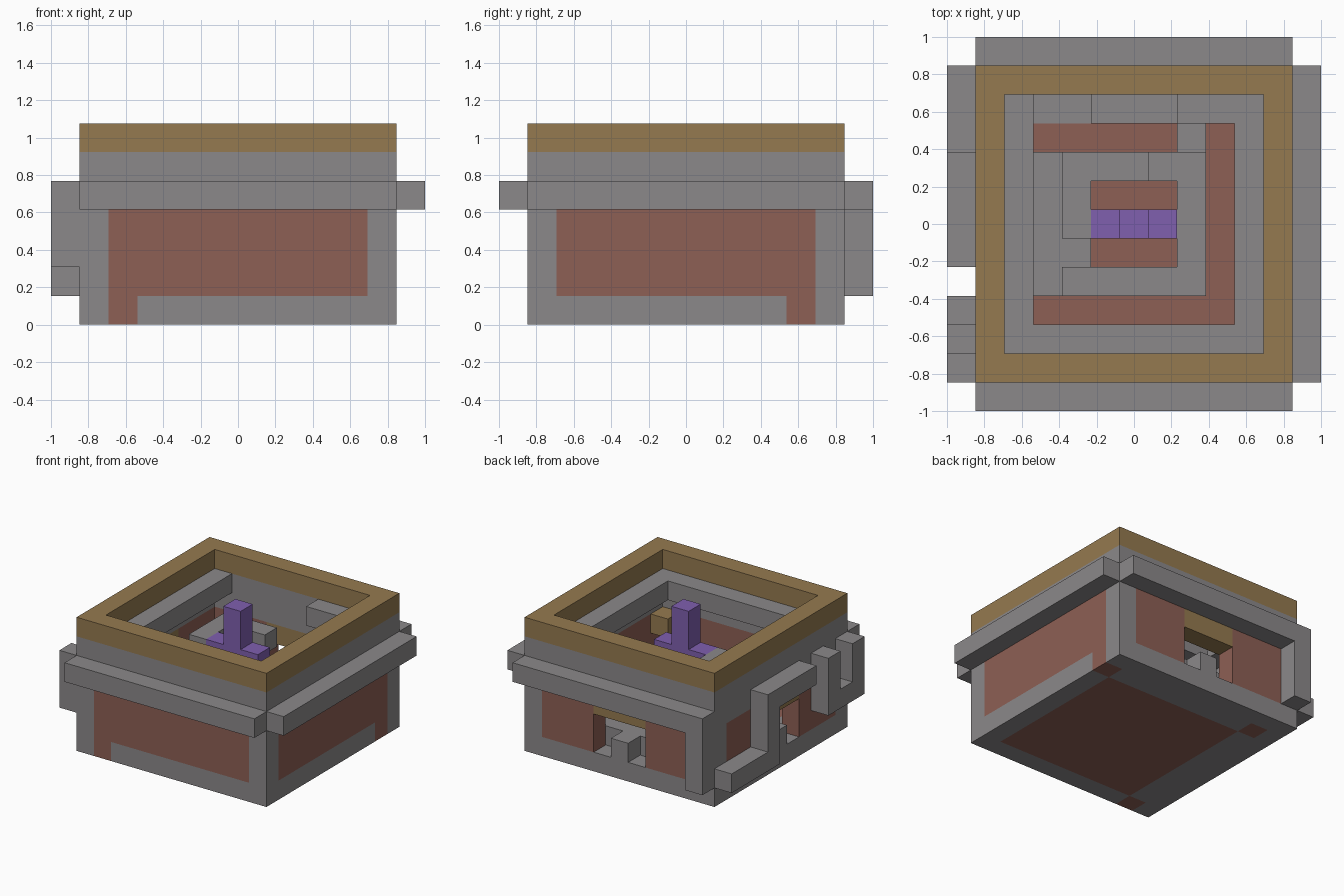
import bpy
import bmesh
from mathutils import Vector

default_cube = bpy.data.objects.get("Cube")
if default_cube:
    bpy.data.objects.remove(default_cube)

UNIT = 2 / 13      # one building block
HALF = 6.5         # blocks from the corner to the centre


def make_material(name, colour):
    material = bpy.data.materials.new(name)
    material.use_nodes = True
    material.diffuse_color = (*colour, 1)
    shader = material.node_tree.nodes["Principled BSDF"]
    shader.inputs["Base Color"].default_value = (*colour, 1)
    shader.inputs["Roughness"].default_value = 0.9
    return material


stone = make_material("stone grey", (0.26, 0.25, 0.255))
brick = make_material("brick red", (0.27, 0.115, 0.09))
gold = make_material("dull gold", (0.3, 0.195, 0.08))
crystal = make_material("crystal purple", (0.215, 0.115, 0.43))


def build(name, material, *boxes):
    """Join boxes given as (x range, y range, z range) in block units."""
    bm = bmesh.new()
    for ranges in boxes:
        low = Vector([r[0] for r in ranges])
        high = Vector([r[1] for r in ranges])
        cube = bmesh.ops.create_cube(bm, size=1)["verts"]
        bmesh.ops.scale(bm, vec=high - low, verts=cube)
        middle = (low + high) / 2 - Vector((HALF, HALF, 0))
        bmesh.ops.translate(bm, vec=middle, verts=cube)
    bmesh.ops.scale(bm, vec=Vector((UNIT, UNIT, UNIT)), verts=bm.verts)
    mesh = bpy.data.meshes.new(name)
    bm.to_mesh(mesh)
    bm.free()
    mesh.materials.append(material)
    thing = bpy.data.objects.new(name, mesh)
    bpy.context.collection.objects.link(thing)
    return thing


def ring(a, b, z):
    """Square ring one block thick between a and b."""
    return [((a, b), (a, a + 1), z), ((a, b), (b - 1, b), z),
            ((a, a + 1), (a + 1, b - 1), z), ((b - 1, b), (a + 1, b - 1), z)]


def block(x, y, z):
    return ((x, x + 1), (y, y + 1), (z, z + 1))


ground = (0, 1)
panel = (1, 4)
band = (4, 5)

# Foundation with a brick floor let into it
build("foundation", stone,
      ((1, 2), (1, 2), ground), ((3, 12), (1, 2), ground),
      ((11, 12), (2, 10), ground), ((11, 12), (11, 12), ground),
      ((1, 11), (11, 12), ground), ((1, 2), (2, 11), ground),
      ((2, 3), (2, 10), ground), ((3, 11), (10, 11), ground))
build("brick_floor", brick, ((3, 11), (2, 10), ground),
      block(2, 1, 0), block(2, 10, 0), block(11, 10, 0))

# Walls: corner posts, brick panels and two doorways
build("corner_posts", stone,
      *[((x, x + 1), (y, y + 1), panel) for x in (1, 11) for y in (1, 11)])
build("front_panel", brick, ((2, 11), (1, 2), panel))
build("left_panel", brick, ((11, 12), (2, 11), panel))
sides = ((2, 5), (8, 11))
build("back_panels", brick, *[(s, (11, 12), panel) for s in sides])
build("right_panels", brick, *[((1, 2), s, panel) for s in sides])
build("door_lintels", gold, ((5, 8), (11, 12), (3, 4)), ((1, 2), (5, 8), (3, 4)))

# Upper wall, inner ledge and parapet
build("upper_wall", stone, *ring(1, 12, (4, 6)))
build("inner_ledge", stone,
      ((2, 11), (2, 3), (5, 6)), ((2, 3), (3, 11), (5, 6)),
      ((10, 11), (3, 11), (5, 6)), ((8, 10), (10, 11), (5, 6)))
build("parapet", gold, *ring(1, 12, (6, 7)))

# Outer pipes
build("front_pipe", stone, ((1, 12), (0, 1), band))
build("left_pipe", stone, ((12, 13), (1, 12), band))
build("back_pipe", stone, ((1, 12), (12, 13), band), ((1, 2), (12, 13), (1, 4)))
build("right_pipe", stone, ((0, 1), (9, 12), (1, 2)), ((0, 1), (8, 9), (1, 5)),
      ((0, 1), (5, 8), band))
build("right_bent_pipe", stone, ((0, 1), (3, 4), (2, 5)), block(0, 2, 2),
      ((0, 1), (1, 2), (2, 5)))

# Inner channels that wind towards the middle
build("door_channel", stone, block(6, 11, 1), ((5, 8), (10, 11), (1, 2)),
      ((8, 9), (9, 11), (1, 2)))
build("low_channel", stone, ((3, 4), (4, 9), (1, 2)), block(4, 5, 1),
      ((1, 3), (6, 7), (1, 2)))
build("middle_channel", stone, ((7, 9), (8, 9), (2, 3)), ((8, 9), (5, 8), (2, 3)),
      ((4, 9), (4, 5), (2, 3)))
build("high_channel", stone, ((4, 5), (6, 9), band), ((5, 7), (8, 9), band))

# Centre crystal and corner lamp
build("crystal_arms", crystal, block(5, 6, 4), block(7, 6, 4))
build("crystal_post", crystal, ((6, 7), (6, 7), (4, 7)))
build("corner_lamp", gold, block(10, 2, 3))
